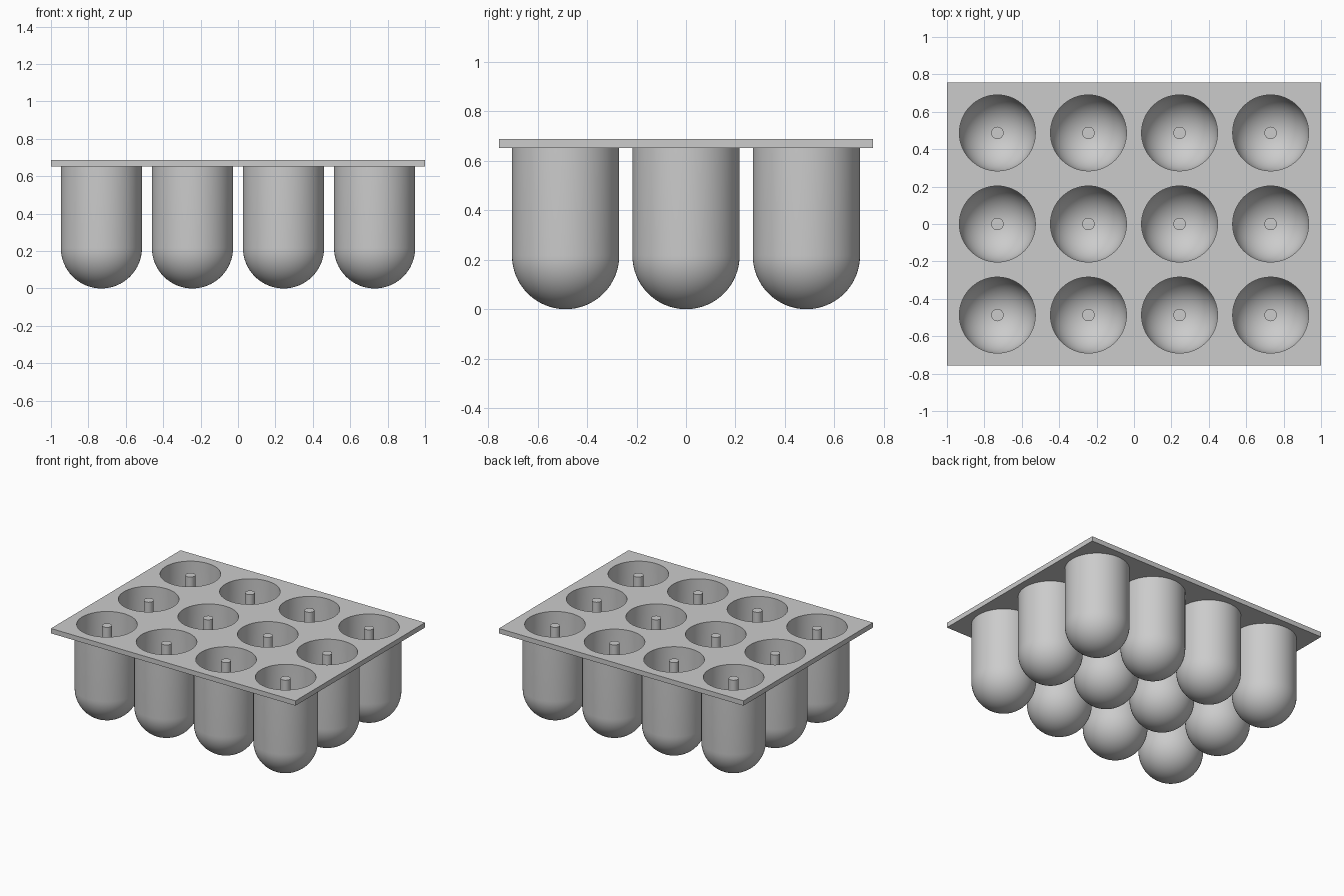
import bpy, bmesh, math
from mathutils import Matrix

cube = bpy.data.objects.get("Cube")
if cube:
    bpy.data.objects.remove(cube, do_unlink=True)

PITCH, OUTER, INNER = 0.487, 0.217, 0.203
PLATE_BOTTOM, PLATE_TOP = 0.652, 0.688
PIN_R, PIN_TOP = 0.033, 0.68
SEGS = 64
centres = [((i - 1.5) * PITCH, (j - 1) * PITCH) for j in range(3) for i in range(4)]

grey = bpy.data.materials.new("plain grey")
grey.use_nodes = True
colour = (0.6, 0.6, 0.6, 1)
grey.diffuse_color = colour
grey.node_tree.nodes["Principled BSDF"].inputs["Base Color"].default_value = colour


def make_object(name, bm, smooth=True):
    mesh = bpy.data.meshes.new(name)
    bmesh.ops.recalc_face_normals(bm, faces=bm.faces)
    bm.to_mesh(mesh)
    bm.free()
    mesh.materials.append(grey)
    obj = bpy.data.objects.new(name, mesh)
    bpy.context.collection.objects.link(obj)
    if smooth:
        shade(obj)
    return obj


def shade(obj):
    bpy.ops.object.select_all(action='DESELECT')
    obj.select_set(True)
    bpy.context.view_layer.objects.active = obj
    bpy.ops.object.shade_smooth_by_angle(angle=math.radians(30))


def cylinder(bm, radius, low, high, x=0, y=0):
    bmesh.ops.create_cone(bm, cap_ends=True, segments=SEGS, radius1=radius, radius2=radius,
                          depth=high - low,
                          matrix=Matrix.Translation((x, y, (low + high) / 2)))


# Flat top plate with a round opening above each cup
bm = bmesh.new()
bmesh.ops.create_cube(bm, size=1)
bmesh.ops.scale(bm, vec=(2, 1.514, PLATE_TOP - PLATE_BOTTOM), verts=bm.verts)
bmesh.ops.translate(bm, vec=(0, 0, (PLATE_TOP + PLATE_BOTTOM) / 2), verts=bm.verts)
plate = make_object("top_plate", bm, False)

bm = bmesh.new()
for x, y in centres:
    cylinder(bm, INNER, PLATE_BOTTOM - 0.1, PLATE_TOP + 0.1, x, y)
cutter = make_object("hole_cutter", bm, False)
cutter.hide_render = True
cut = plate.modifiers.new("holes", 'BOOLEAN')
cut.operation, cut.solver, cut.object = 'DIFFERENCE', 'EXACT', cutter
bpy.context.view_layer.objects.active = plate
bpy.ops.object.modifier_apply(modifier=cut.name)
bpy.data.objects.remove(cutter, do_unlink=True)
shade(plate)

# Round-bottomed cup: a double-walled profile spun around z
STEPS = 16
arc = [math.pi / 2 * k / STEPS for k in range(STEPS + 1)]
profile = [(OUTER, PLATE_BOTTOM)]
profile += [(OUTER * math.cos(a), OUTER - OUTER * math.sin(a)) for a in arc]
profile += [(INNER * math.cos(a), OUTER - INNER * math.sin(a)) for a in reversed(arc)]
profile += [(INNER, PLATE_BOTTOM)]
bm = bmesh.new()
verts = [bm.verts.new((r, 0, z)) for r, z in profile]
# Leave the two walls unjoined at the axis
edges = [bm.edges.new(pair) for i, pair in enumerate(zip(verts, verts[1:])) if i != STEPS + 1]
edges.append(bm.edges.new((verts[-1], verts[0])))
bmesh.ops.spin(bm, geom=verts + edges, cent=(0, 0, 0), axis=(0, 0, 1),
               angle=2 * math.pi, steps=SEGS, use_merge=True)
bmesh.ops.remove_doubles(bm, verts=bm.verts, dist=0.0001)
cup = make_object("cup", bm)

# Centre pin standing on the cup floor
bm = bmesh.new()
cylinder(bm, PIN_R, OUTER - INNER - 0.005, PIN_TOP)
pin = make_object("centre_pin", bm)

# Repeat cup and pin over the grid
for n, (x, y) in enumerate(centres):
    for part in (cup, pin):
        obj = part
        if n:
            obj = part.copy()
            bpy.context.collection.objects.link(obj)
        obj.location = (x, y, 0)
